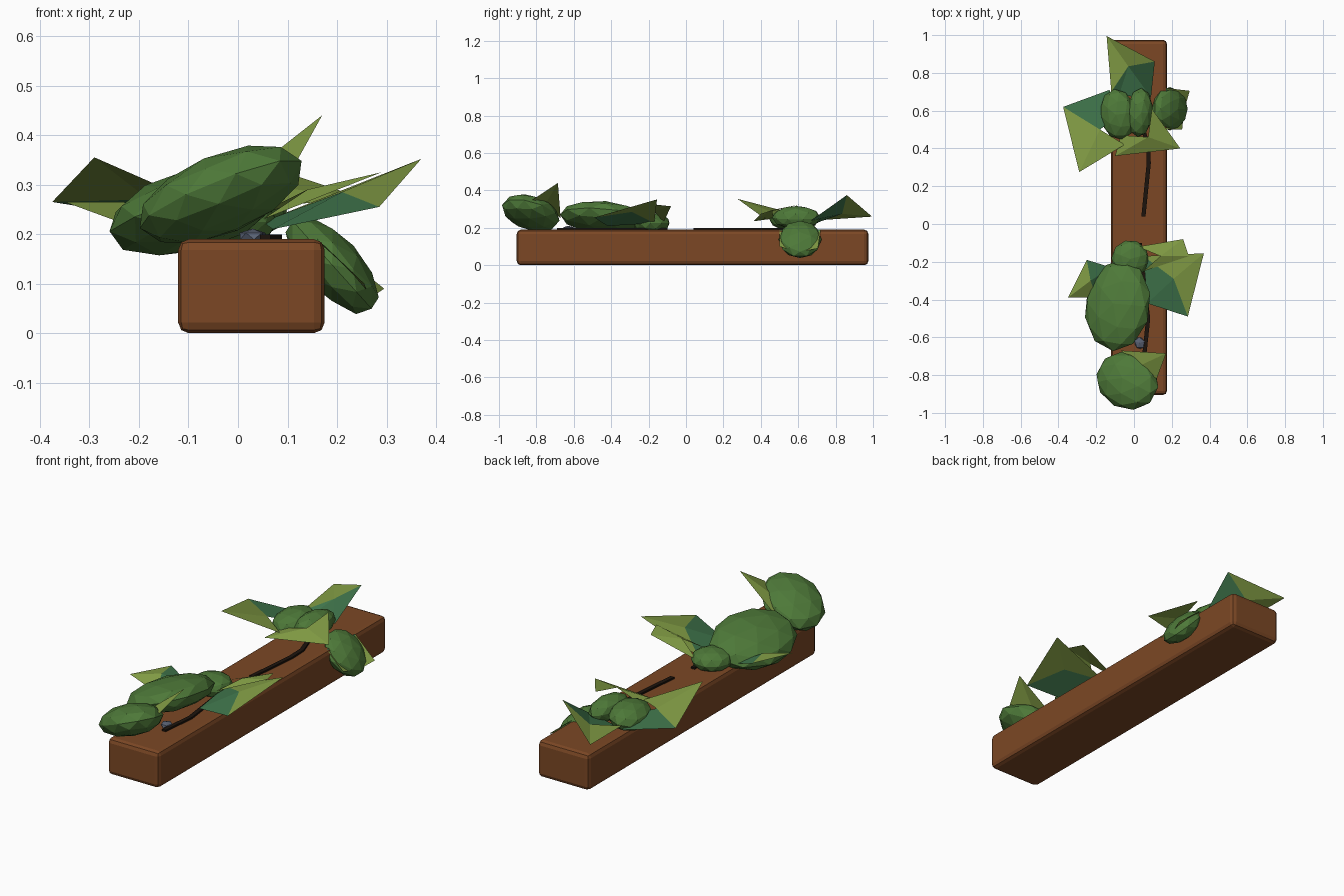
import bpy, bmesh, math
from mathutils import Euler

if "Cube" in bpy.data.objects:
    bpy.data.objects.remove(bpy.data.objects["Cube"])


def material(name, rgb):
    m = bpy.data.materials.new(name)
    m.diffuse_color = (*rgb, 1)
    m.use_nodes = True
    m.node_tree.nodes["Principled BSDF"].inputs["Base Color"].default_value = m.diffuse_color
    return m


WOOD = material("brown wood", (0.20, 0.064, 0.018))
MOSS = material("moss green", (0.075, 0.19, 0.04))
LIGHT = material("light leaf green", (0.22, 0.33, 0.058))
DARK = material("dark leaf green", (0.05, 0.175, 0.07))
BLACK = material("dark stem", (0.012, 0.007, 0.004))
STONE = material("grey stone", (0.10, 0.12, 0.17))


def new_object(name, bm, *mats):
    me = bpy.data.meshes.new(name)
    bm.to_mesh(me)
    bm.free()
    for m in mats:
        me.materials.append(m)
    ob = bpy.data.objects.new(name, me)
    bpy.context.collection.objects.link(ob)
    return ob


def clump(name, centre, radii, rot, mat=MOSS, sub=2):
    """Faceted squashed ball."""
    bm = bmesh.new()
    bmesh.ops.create_icosphere(bm, subdivisions=sub, radius=1)
    turn = Euler([math.radians(a) for a in rot]).to_matrix()
    for v in bm.verts:
        for i in range(3):
            v.co[i] *= radii[i]
        v.co = turn @ v.co
        for i in range(3):
            v.co[i] += centre[i]
    return new_object(name, bm, mat)


def leaf(name, points, light, dark):
    """Folded leaf: light and dark facets over shared points."""
    bm = bmesh.new()
    vs = [bm.verts.new(p) for p in points]
    for index, group in enumerate((light, dark)):
        for f in group:
            bm.faces.new([vs[i] for i in f]).material_index = index
    bm.normal_update()
    for f in bm.faces:
        if f.normal.z < 0:
            f.normal_flip()
    return new_object(name, bm, LIGHT, DARK)


def stem(name, path, width=0.011, z0=0.185, z1=0.199):
    """Thin dark strip lying on the beam."""
    bm = bmesh.new()
    rings = [[bm.verts.new((x + s * width, y, z))
              for s, z in ((-1, z0), (1, z0), (1, z1), (-1, z1))] for x, y in path]
    for a, b in zip(rings, rings[1:]):
        for i in range(4):
            bm.faces.new((a[i], a[(i + 1) % 4], b[(i + 1) % 4], b[i]))
    bm.faces.new(rings[0])
    bm.faces.new(rings[-1])
    bmesh.ops.recalc_face_normals(bm, faces=bm.faces)
    return new_object(name, bm, BLACK)


# Wooden beam
bm = bmesh.new()
bmesh.ops.create_cube(bm, size=1)
for v in bm.verts:
    v.co = (0.027 + v.co.x * 0.296, 0.035 + v.co.y * 1.88, 0.095 + v.co.z * 0.19)
bmesh.ops.bevel(bm, geom=bm.edges[:], offset=0.022, segments=2, profile=0.5, affect='EDGES')
new_object("beam", bm, WOOD)

# Stems and stone on top of the beam
stem("back_stem", [(0.05, 0.04), (0.078, 0.32), (0.075, 0.42), (0.03, 0.55)])
stem("front_stem", [(0.055, -0.69), (0.075, -0.5), (0.05, -0.3), (0.03, -0.1)])
clump("stone", (0.03, -0.63, 0.196), (0.03, 0.035, 0.015), (0, 0, 20), STONE, 1)

# Moss clumps, front group
clump("front_moss", (-0.035, -0.83, 0.28), (0.183, 0.15, 0.078), (0, -23, -28))
clump("large_moss", (-0.087, -0.43, 0.25), (0.182, 0.245, 0.08), (-5, -17, -4))
clump("small_moss", (-0.02, -0.185, 0.225), (0.10, 0.10, 0.055), (0, 0, 15))

# Moss clumps, back group
clump("back_moss_left", (-0.085, 0.58, 0.245), (0.097, 0.135, 0.062), (0, -10, 8))
clump("back_moss_right", (0.03, 0.59, 0.255), (0.07, 0.13, 0.062), (0, 8, -4))
clump("side_moss", (0.19, 0.61, 0.138), (0.125, 0.115, 0.058), (0, 48, 0))

# Leaves, front group
leaf("front_leaf",
     [(-0.07, -0.67, 0.25), (0.17, -0.685, 0.44), (0.12, -0.82, 0.35), (0.03, -0.75, 0.33)],
     [(0, 3, 1), (3, 2, 1)], [])
leaf("large_right_leaf",
     [(0.05, -0.17, 0.225), (0.37, -0.155, 0.352), (0.285, -0.49, 0.255),
      (0.21, -0.29, 0.285), (0.07, -0.42, 0.21)],
     [(0, 3, 1), (3, 2, 1)], [(0, 4, 3), (4, 2, 3)])
leaf("upper_right_leaf",
     [(0.02, -0.12, 0.23), (0.26, -0.08, 0.315), (0.29, -0.17, 0.325),
      (0.05, -0.25, 0.23), (0.14, -0.17, 0.29)],
     [(0, 4, 1), (4, 2, 1), (4, 3, 2)], [])
leaf("left_leaf",
     [(-0.25, -0.19, 0.26), (-0.35, -0.39, 0.265), (-0.2, -0.39, 0.21),
      (-0.23, -0.3, 0.265), (-0.12, -0.23, 0.21)],
     [(0, 1, 3), (1, 2, 3)], [(0, 3, 4), (3, 2, 4)])

# Leaves, back group
leaf("back_left_leaf",
     [(-0.13, 0.71, 0.225), (-0.375, 0.62, 0.265), (-0.18, 0.5, 0.27),
      (-0.29, 0.275, 0.355), (-0.05, 0.42, 0.25), (-0.08, 0.58, 0.24)],
     [(1, 3, 2), (3, 4, 2)], [(0, 1, 2), (0, 2, 5)])
leaf("rear_leaf",
     [(-0.12, 0.7, 0.24), (-0.145, 0.995, 0.26), (0.11, 0.86, 0.375),
      (-0.03, 0.835, 0.275), (0.09, 0.67, 0.24), (-0.08, 0.68, 0.22)],
     [(0, 3, 1), (1, 3, 2)], [(0, 5, 3), (3, 4, 2), (3, 5, 4)])
leaf("middle_leaf",
     [(-0.10, 0.36, 0.235), (0.245, 0.4, 0.275), (0.095, 0.61, 0.325),
      (0.075, 0.46, 0.295), (-0.07, 0.47, 0.25)],
     [(0, 1, 3), (1, 2, 3), (0, 3, 4)], [])
leaf("side_leaf",
     [(0.17, 0.72, 0.19), (0.295, 0.705, 0.09), (0.255, 0.5, 0.10),
      (0.16, 0.5, 0.19), (0.265, 0.6, 0.07)],
     [(0, 4, 1), (3, 2, 4)], [(0, 3, 4)])
